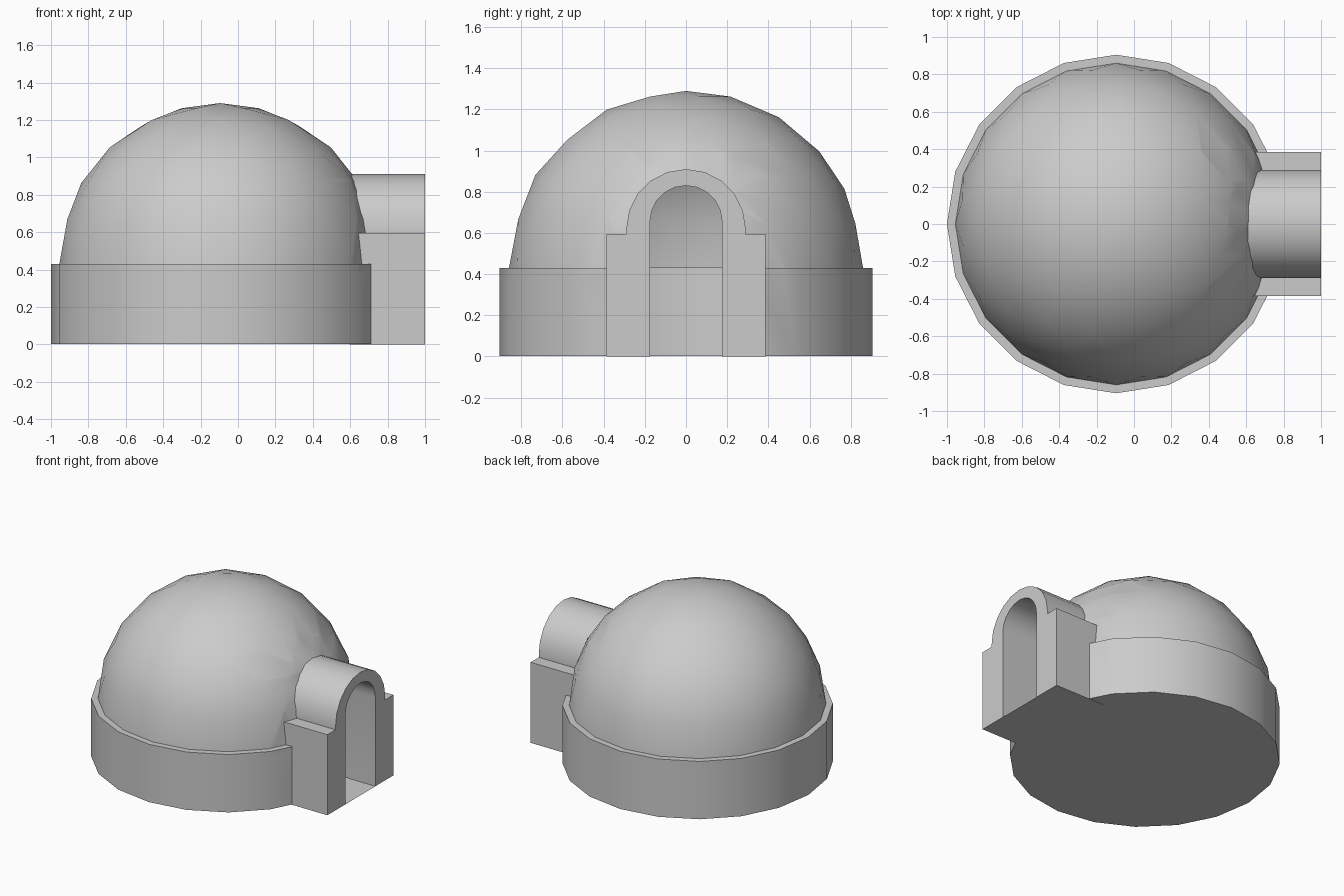
import bpy, bmesh, math
from mathutils import Vector, Matrix

if "Cube" in bpy.data.objects:
    bpy.data.objects.remove(bpy.data.objects["Cube"])

CENTRE = Vector((-0.095, 0, 0.43))
DOME_R, RING_R = 0.86, 0.905
DOOR_W = 0.175          # door half width


def finish(name, bm):
    bmesh.ops.recalc_face_normals(bm, faces=bm.faces[:])
    me = bpy.data.meshes.new(name)
    bm.to_mesh(me)
    bm.free()
    ob = bpy.data.objects.new(name, me)
    bpy.context.collection.objects.link(ob)
    bpy.ops.object.select_all(action='DESELECT')
    ob.select_set(True)
    bpy.context.view_layer.objects.active = ob
    bpy.ops.object.shade_smooth_by_angle(angle=math.radians(30))
    return ob


def arc(radius, z, steps=10):
    """Half circle in (y, z), from -y over the top to +y."""
    return [(-radius * math.cos(math.pi * i / steps),
             z + radius * math.sin(math.pi * i / steps)) for i in range(steps + 1)]


outer_arc = arc(0.29, 0.62)
door = [(-DOOR_W, 0)] + arc(DOOR_W, 0.655) + [(DOOR_W, 0)]

# Dome: upper half of an icosphere
bm = bmesh.new()
bmesh.ops.create_icosphere(bm, subdivisions=3, radius=DOME_R,
                           matrix=Matrix.Rotation(math.pi / 2, 4, 'Z'))
bmesh.ops.delete(bm, geom=[v for v in bm.verts if v.co.z < -0.01], context='VERTS')
rim = [e for e in bm.edges if e.is_boundary]


def extrude(edges):
    new = bmesh.ops.extrude_edge_only(bm, edges=edges)['geom']
    return ([g for g in new if isinstance(g, bmesh.types.BMVert)],
            [g for g in new if isinstance(g, bmesh.types.BMEdge)])


# Base ring: ledge outwards, wall down, closed floor
verts, rim = extrude(rim)
for v in verts:
    v.co.xy *= RING_R / DOME_R
verts, rim = extrude(rim)
for v in verts:
    v.co.z = 0.003 - CENTRE.z
bmesh.ops.contextual_create(bm, geom=rim)
bmesh.ops.translate(bm, verts=bm.verts[:], vec=CENTRE)


# Door opening: slice along the door outline, then drop the faces inside
def near_door(f):
    c = f.calc_center_median()
    return c.x > 0.4 and abs(c.y) < 0.4 and 0.01 < c.z < 1.0


planes = []
for (y0, z0), (y1, z1) in zip(door, door[1:]):
    n = Vector((0, -(z1 - z0), y1 - y0)).normalized()   # points out of the door
    planes.append((Vector((0, y0, z0)), n))
for co, n in planes:
    faces = [f for f in bm.faces if near_door(f)]
    geom = faces + list({e for f in faces for e in f.edges}) \
                 + list({v for f in faces for v in f.verts})
    bmesh.ops.bisect_plane(bm, geom=geom, dist=1e-5, plane_co=co, plane_no=n)
hole = [f for f in bm.faces if near_door(f) and
        all((f.calc_center_median() - co).dot(n) < 0 for co, n in planes)]
bmesh.ops.delete(bm, geom=hole, context='FACES')
finish("dome_and_base", bm)

# Entrance tunnel: arch on two side blocks, extruded along x
profile = ([(-0.385, 0), (-0.385, 0.595), (-0.29, 0.595)] + outer_arc +
           [(0.29, 0.595), (0.385, 0.595), (0.385, 0)] + door[::-1])
bm = bmesh.new()
face = bm.faces.new([bm.verts.new((0.595, y, z)) for y, z in profile])
new = bmesh.ops.extrude_face_region(bm, geom=[face], use_keep_orig=True)['geom']
bmesh.ops.translate(bm, verts=[g for g in new if isinstance(g, bmesh.types.BMVert)],
                    vec=(0.405, 0, 0))
finish("entrance_tunnel", bm)

# Entrance floor
bm = bmesh.new()
bm.faces.new([bm.verts.new(p) for p in ((0.595, -DOOR_W, 0), (1, -DOOR_W, 0),
                                        (1, DOOR_W, 0), (0.595, DOOR_W, 0))])
finish("entrance_floor", bm)
